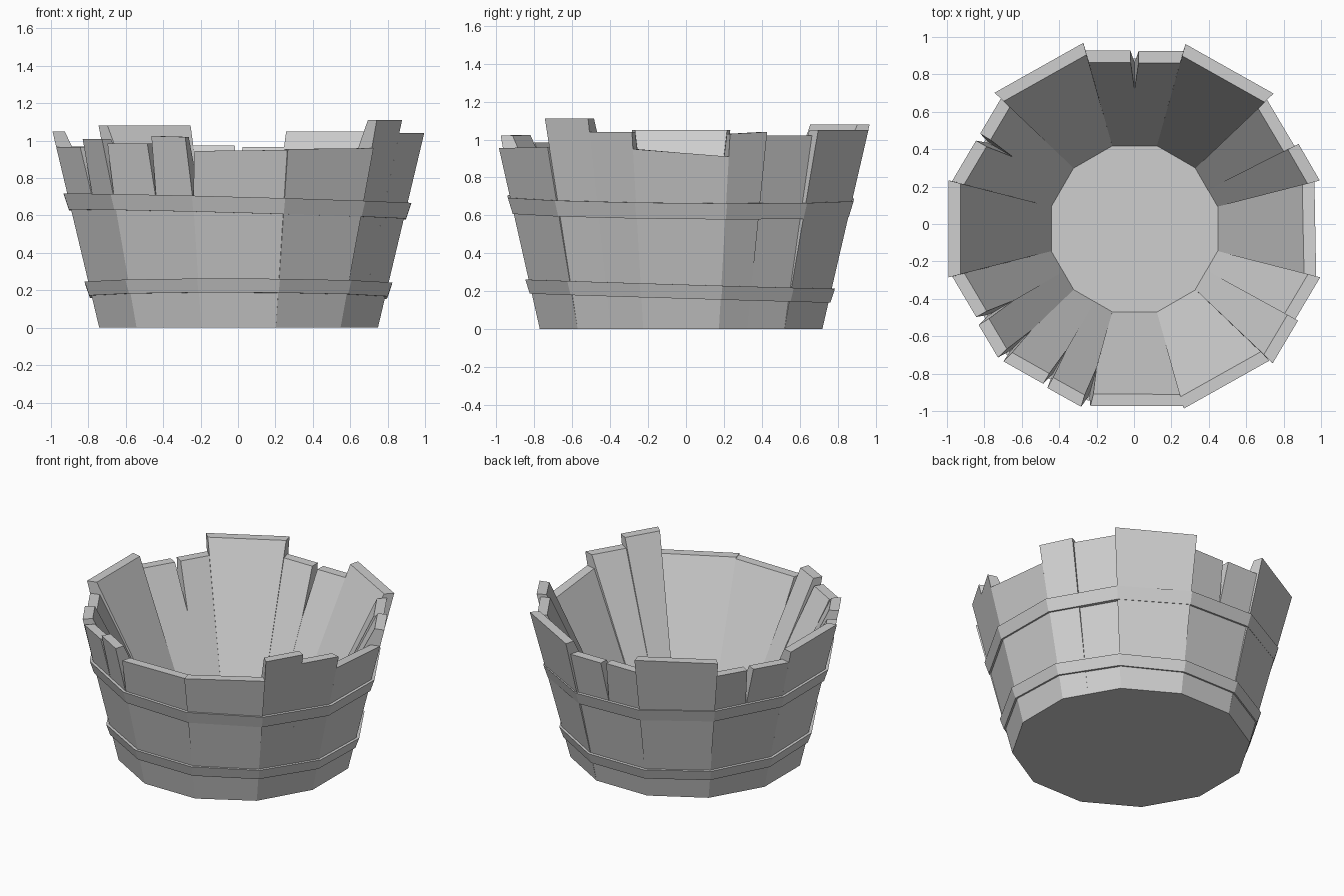
import bpy, bmesh
from math import cos, sin, radians

cube = bpy.data.objects.get("Cube")
if cube:
    bpy.data.objects.remove(cube, do_unlink=True)

grey = bpy.data.materials.new("plain_grey")
grey.use_nodes = True
GREY = (0.62, 0.62, 0.62, 1)
grey.diffuse_color = GREY
grey.node_tree.nodes["Principled BSDF"].inputs["Base Color"].default_value = GREY

BASE, LEAN, WALL = 0.745, 0.238, 0.065   # wall apothem, outward lean, thickness
FLOOR_Z, INNER, TIP = 0.05, 0.42, 0.67   # floor level, inner apothem, notch tip
CORNERS = [15 + 30 * i for i in range(12)]


def point(az, apothem, z):
    """Point on a twelve-sided ring at a heading in degrees."""
    r = apothem / cos(radians((az + 15) % 30 - 15))
    return (0.003 + r * cos(radians(az)),
            -0.026 + r * sin(radians(az)) * (1 - 0.025 * z), z)


def wall(z):
    return BASE + LEAN * z


def finish(name, bm, recalc=True):
    if recalc:
        bmesh.ops.recalc_face_normals(bm, faces=bm.faces)
    mesh = bpy.data.meshes.new(name)
    bm.to_mesh(mesh)
    bm.free()
    mesh.materials.append(grey)
    obj = bpy.data.objects.new(name, mesh)
    bpy.context.collection.objects.link(obj)
    return obj


def stave(name, a0, a1, z0, z1, flare=0.0):
    """One leaning board; notched edges are cut back to a V."""
    outline = [(a0, 0, z0), (a1, 0, z1)]
    for a, z, side in ((a1, z1, -1), (a0, z0, 1)):
        if a in NOTCHES:
            edge = [(a, TIP, z), (a + side * NOTCHES[a], z, z)]
            outline += edge if side < 0 else edge[::-1]
        else:
            outline.append((a, z, z))
    bm = bmesh.new()
    outer, inner = [], []
    for a, z, top in outline:
        t = z / top
        outer.append(bm.verts.new(point(a, wall(z) + flare * t, z)))
        rim = wall(top) + flare - WALL
        inner.append(bm.verts.new(point(a, INNER + (rim - INNER) * t, z)))
    bm.faces.new(outer)
    bm.faces.new(inner[::-1])
    n = len(outline)
    for i in range(1, n):
        j = (i + 1) % n
        bm.faces.new((outer[j], outer[i], inner[i], inner[j]))
    return finish(name, bm)


def hoop(name, low, high, slope_x, slope_y):
    """Flat-sided band with a flaring outer face, slightly tilted."""
    bm = bmesh.new()
    rings = []
    for z, offset in ((low, -0.02), (low, 0.012), (high, 0.02), (high, -0.02)):
        ring = []
        for az in CORNERS:
            x, y, _ = point(az, wall(z) + offset, z)
            dz = slope_x * x + slope_y * y
            ring.append(bm.verts.new(point(az, wall(z + dz) + offset, z + dz)))
        rings.append(ring)
    for k in range(4):
        a, b = rings[k], rings[(k + 1) % 4]
        for i in range(12):
            j = (i + 1) % 12
            bm.faces.new((a[i], a[j], b[j], b[i]))
    return finish(name, bm)


# Half widths in degrees of the V notches, by heading
NOTCHES = {90: 1.3, 149: 1.3, 211: 1.3, 225: 1.0, 241: 0.9, 255: 1.3}

# Boards: start heading, end heading, height at each end, extra flare
BOARDS = [
    (-15, 15, 0.95, 0.91),
    (15, 28, 1.03, 1.04),
    (28, 45, 1.02, 1.02, -0.02),
    (45, 75, 1.05, 1.05, 0.02),
    (75, 90, 0.965, 0.965),
    (90, 105, 0.975, 0.975),
    (105, 135, 1.08, 1.08, 0.02),
    (135, 149, 0.97, 0.97),
    (149, 165, 0.97, 0.97),
    (165, 195, 1.05, 1.05),
    (195, 211, 0.965, 0.965),
    (211, 225, 1.01, 1.01),
    (225, 241, 0.985, 0.985),
    (241, 255, 1.025, 1.02),
    (255, 285, 0.945, 0.95),
    (285, 315, 0.955, 0.96, 0.012),
    (315, 330, 1.11, 1.11),
    (330, 345, 1.04, 1.04),
]
for i, board in enumerate(BOARDS):
    stave(f"stave_{i + 1:02d}", *board)

# Floor: underside across the whole tub and the inner floor above it
bm = bmesh.new()
bm.faces.new([bm.verts.new(point(a, BASE, 0)) for a in reversed(CORNERS)])
bm.faces.new([bm.verts.new(point(a, INNER + 0.026, FLOOR_Z)) for a in CORNERS])
finish("floor", bm, recalc=False)

# Hoops
hoop("upper_hoop", 0.605, 0.69, -0.027, -0.01)
hoop("lower_hoop", 0.163, 0.237, -0.003, -0.03)
